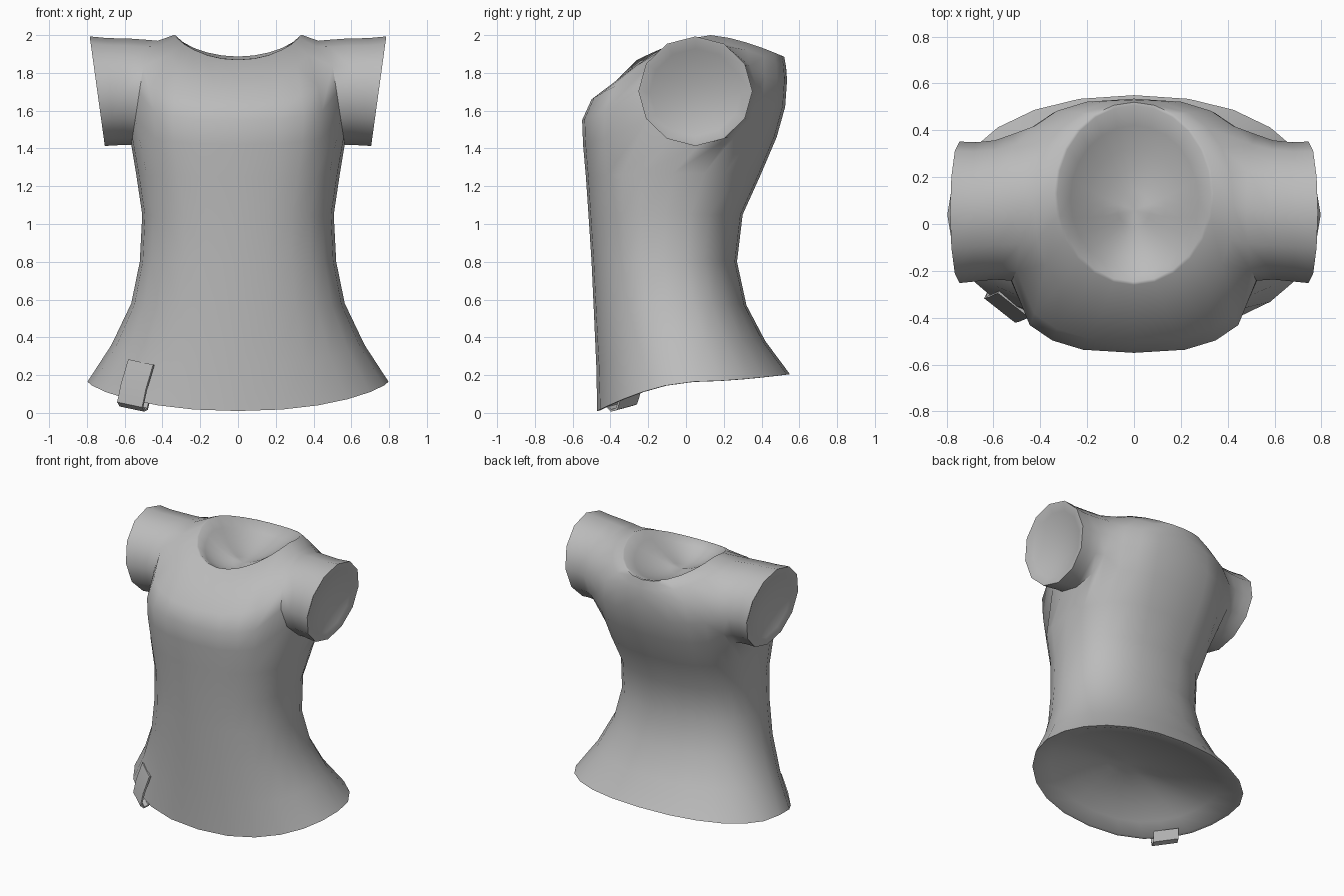
import bpy, bmesh, math
from mathutils import Vector

if "Cube" in bpy.data.objects:
    bpy.data.objects.remove(bpy.data.objects["Cube"])

fabric = bpy.data.materials.new("grey_fabric")
fabric.diffuse_color = (0.5, 0.5, 0.5, 1)
fabric.use_nodes = True
fabric.node_tree.nodes["Principled BSDF"].inputs["Base Color"].default_value = fabric.diffuse_color


def finish(bm, name, modifiers, angle):
    """Turn a bmesh into an object, apply its modifiers and shade it smooth."""
    mesh = bpy.data.meshes.new(name)
    bm.to_mesh(mesh)
    bm.free()
    mesh.materials.append(fabric)
    ob = bpy.data.objects.new(name, mesh)
    bpy.context.collection.objects.link(ob)
    bpy.context.view_layer.objects.active = ob
    ob.select_set(True)
    for kind, settings in modifiers:
        mod = ob.modifiers.new(kind.title(), kind)
        for key, value in settings.items():
            setattr(mod, key, value)
        bpy.ops.object.modifier_apply(modifier=mod.name)
    bpy.ops.object.shade_smooth_by_angle(angle=math.radians(angle))
    ob.select_set(False)
    return ob


# Torso rows: half width, side z, front y, front z, back y, back z, roundness
ROWS = [
    (0.797, 0.165, -0.47, 0.01, 0.55, 0.205, 2.2),  # hem
    (0.67, 0.36, -0.475, 0.25, 0.42, 0.38, 2.2),
    (0.565, 0.58, -0.487, 0.52, 0.32, 0.57, 2.3),
    (0.52, 0.80, -0.50, 0.80, 0.27, 0.80, 2.3),     # waist
    (0.507, 1.05, -0.515, 1.03, 0.30, 1.05, 2.4),
    (0.54, 1.27, -0.53, 1.25, 0.395, 1.26, 2.6),
    (0.57, 1.50, -0.545, 1.42, 0.48, 1.46, 2.7),    # armhole bottom
    (0.57, 1.66, -0.55, 1.55, 0.525, 1.62, 2.8),    # armhole middle
    (0.55, 1.82, -0.50, 1.66, 0.535, 1.76, 2.7),    # armhole top
    (0.425, 1.97, -0.38, 1.75, 0.53, 1.83, 2.3),
    (0.34, 2.00, -0.26, 1.868, 0.52, 1.885, 2.0),   # neckline
]
ARM = 6            # row index of the armhole bottom
HALF = 6           # columns from the side to the centre line


def torso_point(row, j):
    a, zs, yf, zf, yb, zb, n = row
    t = j * math.pi / (2 * HALF)
    c, s = max(math.cos(t), 0), abs(math.sin(t))
    yc, depth = (yf + yb) / 2, (yb - yf) / 2
    x = 0.0 if abs(j) == HALF else a * c ** (2 / n)
    y = yc + math.copysign(depth * s ** (2 / n), j) if j else yc
    z = zs + ((zb if j > 0 else zf) - zs) * s ** 1.5
    return Vector((x, y, z))


def sleeve_point(k, yc, ry, zc, rz, x_low, x_high):
    """Point k of a leaning twelve-sided sleeve ring."""
    p = math.radians(30 * k)
    x = x_low + (x_high - x_low) * (math.sin(p) + 1) / 2
    return Vector((x, yc + ry * math.cos(p), zc + rz * math.sin(p)))


def dish(bm, loop, center, push, closed):
    """Close an opening with a thin lip and a hollow that sinks along push."""
    center, push = Vector(center), Vector(push)
    count = len(loop) if closed else len(loop) - 1
    previous = loop
    for t in (0.965, 0.8, 0.6, 0.4, 0.2):
        sink = push * (1 - (t / 0.965) ** 2)
        ring = [bm.verts.new(center.lerp(v.co, t) + sink) for v in loop]
        for k in range(count):
            n = (k + 1) % len(loop)
            bm.faces.new((previous[k], previous[n], ring[n], ring[k]))
        previous = ring
    tip = bm.verts.new(center + push)
    for k in range(count):
        bm.faces.new((previous[k], previous[(k + 1) % len(loop)], tip))


# Shirt: right half of the torso, leaving a 4 x 2 armhole in the grid
bm = bmesh.new()
grid = [[bm.verts.new(torso_point(r, j)) for j in range(-HALF, HALF + 1)] for r in ROWS]
for i in range(len(ROWS) - 1):
    for j in range(2 * HALF):
        if i in (ARM, ARM + 1) and HALF - 2 <= j < HALF + 2:
            continue
        bm.faces.new((grid[i][j], grid[i][j + 1], grid[i + 1][j + 1], grid[i + 1][j]))

# Armhole rim, counter-clockwise from the back
rim = [grid[ARM + 1][HALF + 2]]
rim += [grid[ARM + 2][HALF + d] for d in (2, 1, 0, -1, -2)]
rim += [grid[ARM + 1][HALF - 2]]
rim += [grid[ARM][HALF + d] for d in (-2, -1, 0, 1, 2)]
for k, v in enumerate(rim):
    v.co = sleeve_point(k, 0.07, 0.312, 1.697, 0.278, 0.565, 0.48)

# Sleeve: rings from the armhole out to the cuff
SLEEVE = [
    (0.06, 0.297, 1.70, 0.282, 0.61, 0.58),
    (0.052, 0.297, 1.70, 0.284, 0.66, 0.69),
    (0.05, 0.302, 1.703, 0.29, 0.705, 0.785),
]
previous = rim
for ring_data in SLEEVE:
    ring = [bm.verts.new(sleeve_point(k, *ring_data)) for k in range(12)]
    for k in range(12):
        n = (k + 1) % 12
        bm.faces.new((previous[k], previous[n], ring[n], ring[k]))
    previous = ring

# Hollow linings of the cuff, neckline and hem
dish(bm, previous, (0.745, 0.05, 1.703), (-0.06, 0, -0.02), True)
dish(bm, grid[-1], (0, 0.13, 1.93), (0, -0.07, -0.14), False)
dish(bm, grid[0][::-1], (0, 0.04, 0.13), (0, -0.10, 0.18), False)
bmesh.ops.delete(bm, geom=[v for v in bm.verts if not v.link_faces], context='VERTS')
finish(bm, "shirt", [('MIRROR', {"use_clip": True, "merge_threshold": 0.001})], 50)

# Hem tag: a strip folded around the lower edge
bm = bmesh.new()
across = Vector((0.066, -0.052, -0.014))
path = [(-0.512, -0.342, 0.268), (-0.55, -0.36, 0.14), (-0.57, -0.365, 0.045),
        (-0.56, -0.345, 0.026), (-0.545, -0.315, 0.035), (-0.53, -0.295, 0.10)]
pairs = [(bm.verts.new(Vector(p) - across), bm.verts.new(Vector(p) + across)) for p in path]
for (a, b), (c, d) in zip(pairs, pairs[1:]):
    bm.faces.new((a, c, d, b))
finish(bm, "hem_tag", [('SOLIDIFY', {"thickness": 0.012, "offset": 0.0})], 50)
